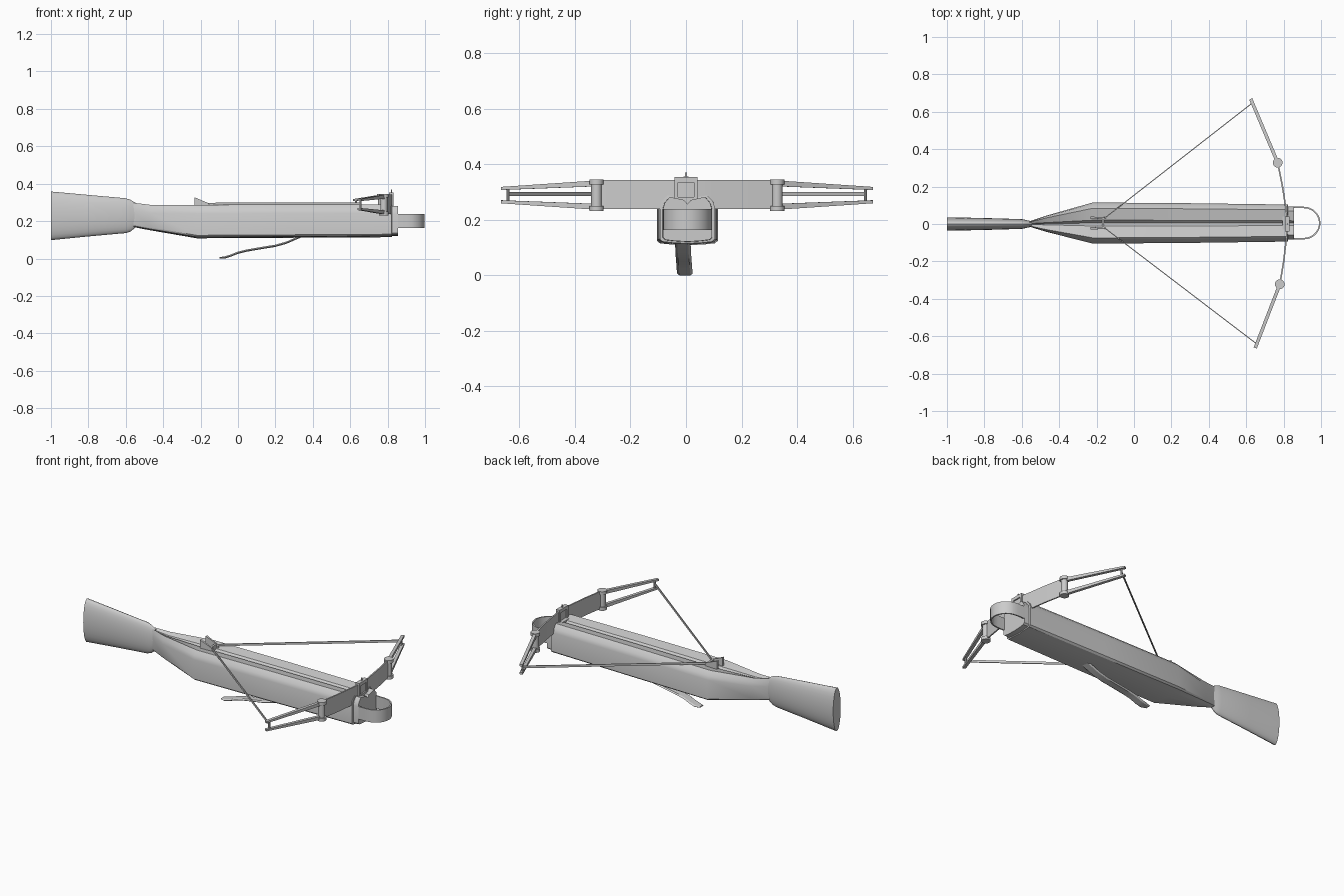
import bpy, bmesh, math
from mathutils import Vector

if "Cube" in bpy.data.objects:
    bpy.data.objects.remove(bpy.data.objects["Cube"])


def finish(name, bm):
    bmesh.ops.recalc_face_normals(bm, faces=bm.faces)
    me = bpy.data.meshes.new(name)
    bm.to_mesh(me)
    bm.free()
    ob = bpy.data.objects.new(name, me)
    bpy.context.collection.objects.link(ob)
    return ob


def loft(name, rings):
    bm = bmesh.new()
    loops = [[bm.verts.new(p) for p in r] for r in rings]
    n = len(loops[0])
    for a, b in zip(loops, loops[1:]):
        for i in range(n):
            j = (i + 1) % n
            bm.faces.new((a[i], a[j], b[j], b[i]))
    bm.faces.new(loops[0])
    bm.faces.new(loops[-1])
    return finish(name, bm)


def ribbon(name, path, thick):
    """Upright strip along (x, y, z_low, z_high) stations."""
    rings = []
    for i, (x, y, lo, hi) in enumerate(path):
        a, b = path[max(i - 1, 0)], path[min(i + 1, len(path) - 1)]
        n = Vector((a[1] - b[1], b[0] - a[0])).normalized() * thick / 2
        rings.append([(x + n.x, y + n.y, lo), (x - n.x, y - n.y, lo),
                      (x - n.x, y - n.y, hi), (x + n.x, y + n.y, hi)])
    return loft(name, rings)


def cylinder(name, x, y, lo, hi, r, segs=20):
    return loft(name, [[(x + r * math.cos(t * math.tau / segs), y + r * math.sin(t * math.tau / segs), z)
                        for t in range(segs)] for z in (lo, hi)])


def box(name, x, y, z):
    return loft(name, [[(px, y[0], z[0]), (px, y[1], z[0]), (px, y[1], z[1]), (px, y[0], z[1])] for px in x])


# Main stock body: faceted section with an arrow groove along the top
MID = 0.005
rings = []
for x, w, zb, zt in [(-.56, .014, .17, .30), (-.47, .043, .153, .289), (-.22, .11, .11, .287),
                     (.3, .106, .113, .29), (.822, .099, .116, .29),
                     (.823, .089, .122, .284), (.855, .088, .123, .284)]:
    half = [(w * .55, zb + .003), (w * .9, zb + .007), (w, zb + .016),
            (w, zt - .045), (w * .93, zt - .022), (w * .72, zt), (w * .14, zt - .011)]
    sec = [(0, zb)] + half + [(0, zt - .026)] + [(-y, z) for y, z in reversed(half)]
    rings.append([(x, y + MID * min(1, (x + .56) / .3), z) for y, z in sec])
loft("stock_body", rings)

# Flattened oval shoulder butt
rings = []
for x, w, lo, hi in [(-1, .036, .10, .36), (-.8, .032, .12, .342), (-.6, .026, .138, .324),
                     (-.575, .021, .146, .316), (-.545, .014, .17, .298)]:
    rings.append([(x, w * math.cos(t), (lo + hi) / 2 + (hi - lo) / 2 * math.sin(t))
                  for t in [k * math.tau / 28 for k in range(28)]])
loft("shoulder_butt", rings)

# Foot stirrup
stirrup = [(.845, -.079, .165, .24), (.90, -.079, .165, .24)]
stirrup += [(.905 + .088 * math.cos(math.radians(a)), MID + .084 * math.sin(math.radians(a)), .165, .24)
            for a in range(-75, 76, 10)]
stirrup += [(.90, .089, .165, .24), (.845, .089, .165, .24)]
ribbon("foot_stirrup", stirrup, .008)


# Bow, very slightly skewed in plan
def skew(x, y):
    return x - .018 * y, y + .003


def bow_ribbon(name, pts, thick):
    return ribbon(name, [(*skew(x, y), lo, hi) for x, y, lo, hi in pts], thick)


riser = [(.774, .327), (.797, .2), (.812, .09), (.82, .035)]
riser = [(x, -y) for x, y in riser] + riser[::-1]
bow_ribbon("bow_riser", sorted([(x, y, .24, .344) for x, y in riser], key=lambda p: p[1]), .008)

for s, side in ((-1, "right"), (1, "left")):
    px, py = skew(.774, s * .325)
    cylinder(side + "_pivot_pin", px, py, .245, .34, .019)
    cylinder(side + "_pivot_cap_top", px, py, .328, .347, .026)
    cylinder(side + "_pivot_cap_bottom", px, py, .233, .252, .026)
    # Paired limbs converging towards the tip
    bow_ribbon(side + "_upper_limb", [(.774, s * .325, .322, .343), (.636, s * .666, .309, .320)], .018)
    bow_ribbon(side + "_lower_limb", [(.774, s * .325, .238, .259), (.636, s * .666, .261, .272)], .018)
    tx, ty = skew(.643, s * .643)
    cylinder(side + "_tip_post", tx, ty, .265, .316, .006, 10)
    # Drawn string half
    ribbon(side + "_string", [(tx, ty, .288, .302), (-.165, s * .02 + MID, .288, .300)], .005)
    # Trigger claw fin
    cy = MID + s * .028
    loft(side + "_string_claw", [[(-.232, cy + d, .27), (-.145, cy + d * .4, .27),
                                  (-.158, cy + d * .4, .298), (-.232, cy + d, .329)] for d in (-.007, .007)])
    # Sight frame uprights
    box(side + "_sight_post", (.808, .832), sorted((s * .041, s * .029)), (.26, .355))

# Sight frame bars and pin
box("string_catch", (-.172, -.16), (-.02, .03), (.27, .30))
box("sight_top_bar", (.808, .832), (-.041, .041), (.336, .355))
box("sight_bottom_bar", (.795, .832), (-.041, .041), (.255, .283))
box("sight_pin", (.817, .823), (-.003, .003), (.35, .371))

# Long curved trigger lever under the body
lever = [(.35, .125), (.31, .109), (.26, .087), (.20, .070), (.12, .057), (.05, .045),
         (0, .033), (-.04, .017), (-.07, .008), (-.10, .006)]
rings = []
for i, (x, z) in enumerate(lever):
    y = -.012 + .009 * i / 9
    w = .018 if i == 9 else .028
    t = .003 if i == 9 else .006
    rings.append([(x, y - w, z), (x, y - w * .7, z - t), (x, y + w * .7, z - t),
                  (x, y + w, z), (x, y + w * .7, z + t), (x, y - w * .7, z + t)])
loft("trigger_lever", rings)

# Smooth curved surfaces, keep hard edges
bpy.ops.object.select_all(action='SELECT')
bpy.context.view_layer.objects.active = bpy.data.objects["stock_body"]
bpy.ops.object.shade_smooth_by_angle(angle=math.radians(30))

# Settle the model onto the ground plane
low = min(v.co.z for o in bpy.data.objects for v in o.data.vertices)
for o in bpy.data.objects:
    o.location.z -= low
